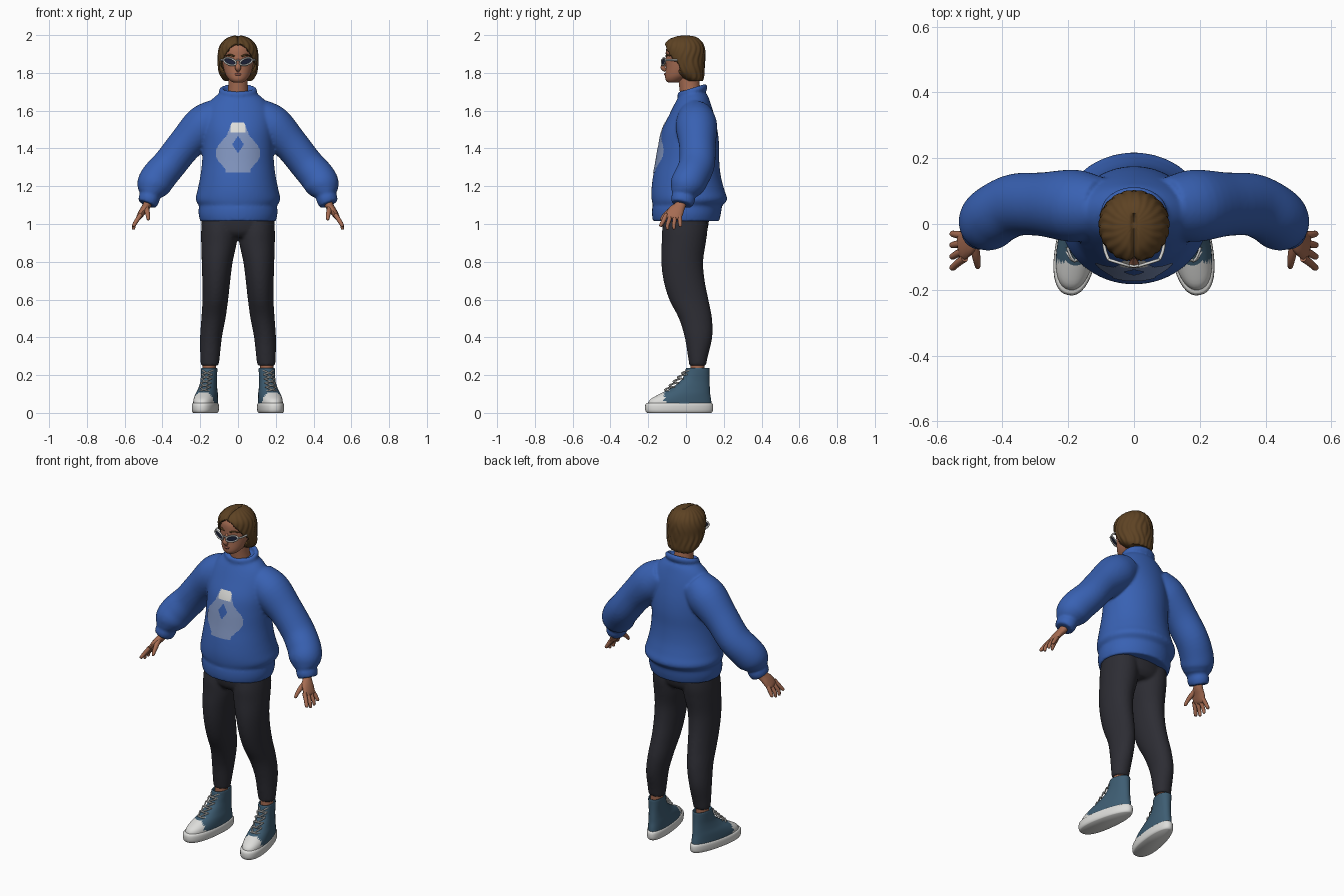
import bpy, bmesh
from math import sin, cos, pi, atan2
from mathutils import Vector

if "Cube" in bpy.data.objects:
    bpy.data.objects.remove(bpy.data.objects["Cube"])


def material(name, *rgb):
    m = bpy.data.materials.new(name)
    m.use_nodes = True
    m.diffuse_color = (*rgb, 1)
    bsdf = m.node_tree.nodes["Principled BSDF"]
    bsdf.inputs["Base Color"].default_value = (*rgb, 1)
    bsdf.inputs["Roughness"].default_value = 0.8
    return m


BLUE = material("sweater blue", .04, .12, .45)
BLACK = material("trouser charcoal", .026, .026, .034)
SKIN = material("skin", .38, .15, .085)
LIP = material("lip", .25, .08, .055)
BROWN = material("hair brown", .11, .055, .017)
TEAL = material("canvas slate blue", .048, .11, .17)
WHITE = material("rubber white", .72, .72, .70)
LENS = material("dark lens", .012, .016, .04)
PRINT = material("print grey blue", .22, .30, .52)


def finish(bm, name, *mats):
    bmesh.ops.recalc_face_normals(bm, faces=bm.faces)
    mesh = bpy.data.meshes.new(name)
    bm.to_mesh(mesh)
    bm.free()
    ob = bpy.data.objects.new(name, mesh)
    bpy.context.collection.objects.link(ob)
    for m in mats:
        mesh.materials.append(m)
    bpy.ops.object.select_all(action='DESELECT')
    ob.select_set(True)
    bpy.context.view_layer.objects.active = ob
    bpy.ops.object.shade_smooth_by_angle(angle=.9)
    return ob


def refine(rows, k):
    """Catmull-Rom interpolation of rows of numbers."""
    out = []
    for i in range(len(rows) - 1):
        a, b, c, d = (rows[min(max(j, 0), len(rows) - 1)] for j in range(i - 1, i + 3))
        for s in range(k):
            t = s / k
            out.append([q + .5 * t * (r - p + t * (2*p - 5*q + 4*r - e + t * (3*(q - r) + e - p)))
                        for p, q, r, e in zip(a, b, c, d)])
    return out + [list(rows[-1])]


def skin(rings, n, power=2):
    """Closed skin over rings given as centre and two axis vectors."""
    bm = bmesh.new()
    loops = []
    for c, u, v in rings:
        loop = []
        for i in range(n):
            a = 2 * pi * i / n
            x, y = (abs(f) ** (2 / power) * (1 if f > 0 else -1) for f in (cos(a), sin(a)))
            loop.append(bm.verts.new(c + u * x + v * y))
        loops.append(loop)
    for p, q in zip(loops, loops[1:]):
        for i in range(n):
            j = (i + 1) % n
            bm.faces.new((p[i], p[j], q[j], q[i]))
    bm.faces.new(loops[0])
    bm.faces.new(loops[-1])
    return bm


def stack(rows, n=32, k=4, power=2):
    """Horizontal rings: z, centre x, centre y, half width, half depth."""
    return skin([(Vector((x, y, z)), Vector((w, 0, 0)), Vector((0, d, 0)))
                 for z, x, y, w, d in refine(rows, k)], n, power)


def limb(rows, n=12, k=4, s=1):
    """Tube along a path: x, y, z, radius and optional radius towards y."""
    rows = refine([(r[0] * s, *r[1:4], r[-1]) for r in rows], k)
    pts = [Vector(r[:3]) for r in rows]
    rings = []
    for i, r in enumerate(rows):
        t = (pts[min(i + 1, len(pts) - 1)] - pts[max(i - 1, 0)]).normalized()
        u = (Vector((0, 0, 1)) if abs(t.y) > .9 else Vector((0, 1, 0))).cross(t).normalized()
        rings.append((pts[i], u * r[3], t.cross(u) * r[4]))
    return skin(rings, n)


def fuse(parts, name, voxel, rounds):
    """Join overlapping parts into one seamless cloth surface."""
    for ob in parts:
        ob.select_set(True)
    bpy.context.view_layer.objects.active = parts[0]
    bpy.ops.object.join()
    ob = parts[0]
    ob.name = name
    m = ob.modifiers.new("remesh", 'REMESH')
    m.mode, m.voxel_size, m.use_smooth_shade = 'VOXEL', voxel, True
    m = ob.modifiers.new("smooth", 'SMOOTH')
    m.factor, m.iterations = .5, rounds
    return ob


SIDES = ((1, "left"), (-1, "right"))

# Sweater: torso, tilted collar and sleeves
torso = stack([(1.015, 0, 0, .20, .175), (1.05, 0, .002, .208, .182), (1.085, 0, .005, .208, .184),
               (1.097, 0, .008, .207, .184), (1.13, 0, .018, .224, .2), (1.18, 0, .01, .214, .193),
               (1.25, 0, .005, .2, .18), (1.33, 0, .008, .19, .168), (1.42, 0, .015, .188, .16),
               (1.5, 0, .02, .188, .146), (1.58, 0, .03, .182, .118), (1.64, 0, .036, .155, .094),
               (1.68, 0, .04, .115, .075), (1.7, 0, .038, .085, .06)], 64)
cloth = [finish(torso, "torso", BLUE)]
for s, side in SIDES:
    cloth.append(finish(limb([
        (.10, .05, 1.58, .09), (.18, .055, 1.52, .11), (.28, .06, 1.42, .093, .097),
        (.36, .058, 1.32, .09, .095), (.42, .03, 1.25, .093), (.447, .005, 1.205, .09),
        (.46, -.008, 1.17, .073), (.465, -.012, 1.152, .056, .062), (.472, -.016, 1.13, .056, .064),
        (.482, -.022, 1.105, .05, .056)], 32, 5, s), side + "_sleeve", BLUE))
ring = [(.088 * cos(a), .034 + .066 * sin(a), 1.703 + .02 * sin(a), .015)
        for a in (2 * pi * i / 24 for i in range(25))]
bm = skin([(Vector(r[:3]), Vector((r[0], r[1] - .034, 0)).normalized() * .014, Vector((0, 0, .02)))
           for r in ring], 12)
cloth.append(finish(bm, "collar", BLUE))
sweater = fuse(cloth, "sweater", .008, 5)

# Plain bell-shaped chest patch laid on the sweater
bm = bmesh.new()
bmesh.ops.create_grid(bm, x_segments=60, y_segments=70, size=.5)
for v in bm.verts:
    v.co = Vector((v.co.x * .24, -.4, 1.395 + v.co.y * .28))


def patch_width(z):
    if z > 1.46:
        return .035 + .4 * (1.53 - z)
    return .063 + .055 * sin(pi * min(1, (1.46 - z) / .17)) if z > 1.27 else 0


drop = []
for f in bm.faces:
    c = f.calc_center_median()
    hole = abs(c.x) / .03 + abs(c.z - 1.42) / .045 < 1
    if abs(c.x) > patch_width(c.z) or hole:
        drop.append(f)
    f.material_index = int(c.z > 1.485 and abs(c.x) < .04)
bmesh.ops.delete(bm, geom=drop, context='FACES')
patch = finish(bm, "chest_patch", PRINT, WHITE)
m = patch.modifiers.new("drape", 'SHRINKWRAP')
m.target, m.wrap_method, m.wrap_mode = sweater, 'PROJECT', 'ABOVE_SURFACE'
m.use_project_y, m.use_positive_direction, m.offset = True, True, .003

# Trousers
cloth = [finish(stack([(.93, 0, -.005, .13, .09), (.96, 0, -.005, .18, .115),
                       (1.02, 0, -.003, .194, .125), (1.08, 0, 0, .19, .125)], 48), "hips", BLACK)]
for s, side in SIDES:
    cloth.append(finish(stack([(z, x * s, y, w, d) for z, x, y, w, d in (
        (.25, .15, .062, .047, .044), (.3, .148, .063, .052, .053), (.4, .143, .066, .058, .073),
        (.5, .13, .05, .064, .088), (.6, .12, .015, .068, .104), (.7, .115, -.01, .074, .109),
        (.8, .11, -.02, .082, .111), (.9, .101, -.012, .094, .117), (.97, .1, -.006, .095, .12),
        (1.05, .1, 0, .09, .11))]), side + "_trouser_leg", BLACK))
fuse(cloth, "trousers", .009, 4)

# Ankles and high-top shoes, toes turned outward
for s, side in SIDES:
    finish(stack([(.18, .152 * s, .06, .036, .038), (.24, .152 * s, .06, .035, .037),
                  (.29, .15 * s, .062, .038, .04)]), side + "_ankle", SKIN)
    sole = stack([(0, 0, -.0975, .058, .172), (.008, 0, -.0975, .064, .18), (.025, 0, -.0975, .066, .183),
                  (.045, 0, -.0975, .065, .181), (.052, 0, -.0975, .06, .174)], 40, 2, 2.3)
    upper = stack([(.04, 0, -.095, .061, .172), (.07, 0, -.09, .061, .164), (.1, 0, -.067, .058, .136),
                   (.13, 0, -.038, .051, .105), (.17, 0, -.012, .046, .077), (.21, 0, -.001, .047, .066),
                   (.235, 0, .002, .047, .063), (.236, 0, .002, .04, .055), (.215, 0, .002, .036, .05)],
                  40, 4, 2.2)
    for f in upper.faces:
        f.material_index = int(f.calc_center_median().y < -.185)
    for bm in (sole, upper):
        for v in bm.verts:
            v.co.x *= .88 - .8 * v.co.y
    shoe = [finish(sole, side + "_sole", WHITE), finish(upper, side + "_shoe_upper", TEAL, WHITE)]
    for i in range(5):
        z = .115 + .022 * i
        y = -.168 + .023 * i
        for d in (1, -1):
            shoe.append(finish(limb([(-.028 * d, y + .018, z, .004), (0, y - .007, z + .008, .004),
                                     (.028 * d, y + .03, z + .022, .004)], 8, 3), side + "_lace", WHITE))
    for ob in shoe:
        ob.location = (.152 * s, .06, 0)
        ob.rotation_euler.z = .17 * s

# Hands
for s, side in SIDES:
    finish(limb([(.468, -.018, 1.14, .024, .03), (.482, -.03, 1.1, .022, .029), (.503, -.052, 1.07, .019, .042),
                 (.522, -.068, 1.04, .015, .043), (.53, -.072, 1.028, .008, .035)], 16, 4, s),
           side + "_palm", SKIN)
    for i in range(4):
        y = -.104 + .023 * i
        tip = -.132 + .034 * i
        low = (.985, .97, .972, .985)[i]
        finish(limb([(.515, y, 1.05, .012), (.535, (y + tip) / 2, 1.02, .0115), (.55, tip, .995, .01),
                     (.553, tip, low + .004, .008), (.553, tip, low, .003)], 10, 3, s), side + "_finger", SKIN)
    finish(limb([(.488, -.045, 1.095, .014), (.482, -.085, 1.07, .014), (.477, -.115, 1.045, .011),
                 (.475, -.13, 1.025, .008), (.475, -.133, 1.02, .003)], 10, 3, s), side + "_thumb", SKIN)

# Head, neck and face
finish(stack([(1.66, 0, .03, .06, .058), (1.72, 0, .02, .052, .055), (1.79, 0, .012, .052, .055)]),
       "neck", SKIN)
finish(stack([(1.748, 0, -.068, .018, .02), (1.754, 0, -.065, .034, .036), (1.768, 0, -.055, .05, .054),
              (1.79, 0, -.04, .065, .07), (1.83, 0, -.025, .078, .082), (1.88, 0, -.015, .085, .092),
              (1.93, 0, -.01, .08, .094), (1.97, 0, -.005, .055, .07)], 40), "head", SKIN)
finish(limb([(0, -.1, 1.875, .007), (0, -.112, 1.85, .01), (0, -.122, 1.828, .016, .013),
             (0, -.108, 1.813, .01)]), "nose", SKIN)
finish(limb([(-.026, -.099, 1.791, .002), (0, -.11, 1.792, .007, .006), (.026, -.099, 1.791, .002)]),
       "lips", LIP)
for s, side in SIDES:
    finish(limb([(.018, -.105, 1.887, .004), (.042, -.1, 1.895, .005), (.064, -.082, 1.889, .002)],
                8, 4, s), side + "_eyebrow", BROWN)

# Sunglasses
for s, side in SIDES:
    outline = [(.034 * cos(a) + .004 * sin(a), 0, .019 * sin(a) + .006 * cos(a))
               for a in (2 * pi * i / 24 for i in range(25))]
    bm = bmesh.new()
    bm.faces.new([bm.verts.new((x * s, y, z)) for x, y, z in outline[:-1]])
    lens = finish(bm, side + "_lens", LENS)
    frame = finish(limb([(*p, .0045) for p in outline], 8, 1, s), side + "_lens_frame", WHITE)
    for ob in (lens, frame):
        ob.location = (.043 * s, -.119, 1.86)
        ob.rotation_euler.z = .3 * s
    finish(limb([(.077, -.109, 1.868, .005), (.09, -.07, 1.868, .005), (.092, 0, 1.868, .004)], 8, 4, s),
           side + "_temple_arm", WHITE)
finish(limb([(-.013, -.126, 1.864, .004), (0, -.129, 1.867, .004), (.013, -.126, 1.864, .004)], 8),
       "glasses_bridge", WHITE)

# Hair: grooved shell opened around the face in a centre parting
bm = stack([(1.757, 0, .045, .07, .042), (1.775, 0, .034, .088, .06), (1.81, 0, .015, .102, .082),
            (1.86, 0, 0, .106, .1), (1.91, 0, -.006, .105, .108), (1.95, 0, -.01, .092, .103),
            (1.98, 0, -.008, .064, .078), (1.994, 0, -.005, .034, .045), (1.999, 0, -.004, .006, .008)], 96, 5)
for v in bm.verts:
    a = atan2(v.co.y, abs(v.co.x))
    groove = 1 + .022 * sin(20 * a + 2.5 * sin(38 * v.co.z))
    v.co.x *= groove
    v.co.y *= groove
    v.co.z -= .012 * max(0, 1 - abs(v.co.x) / .012) * (v.co.z > 1.93) * (v.co.y < .03)
drop = []
for f in bm.faces:
    c = f.calc_center_median()
    if c.y < -.035 and c.z < 1.957 - 13 * c.x ** 2:
        drop.append(f)
bmesh.ops.delete(bm, geom=drop, context='FACES')
hair = finish(bm, "hair", BROWN)
m = hair.modifiers.new("thickness", 'SOLIDIFY')
m.thickness, m.offset = .012, -1
